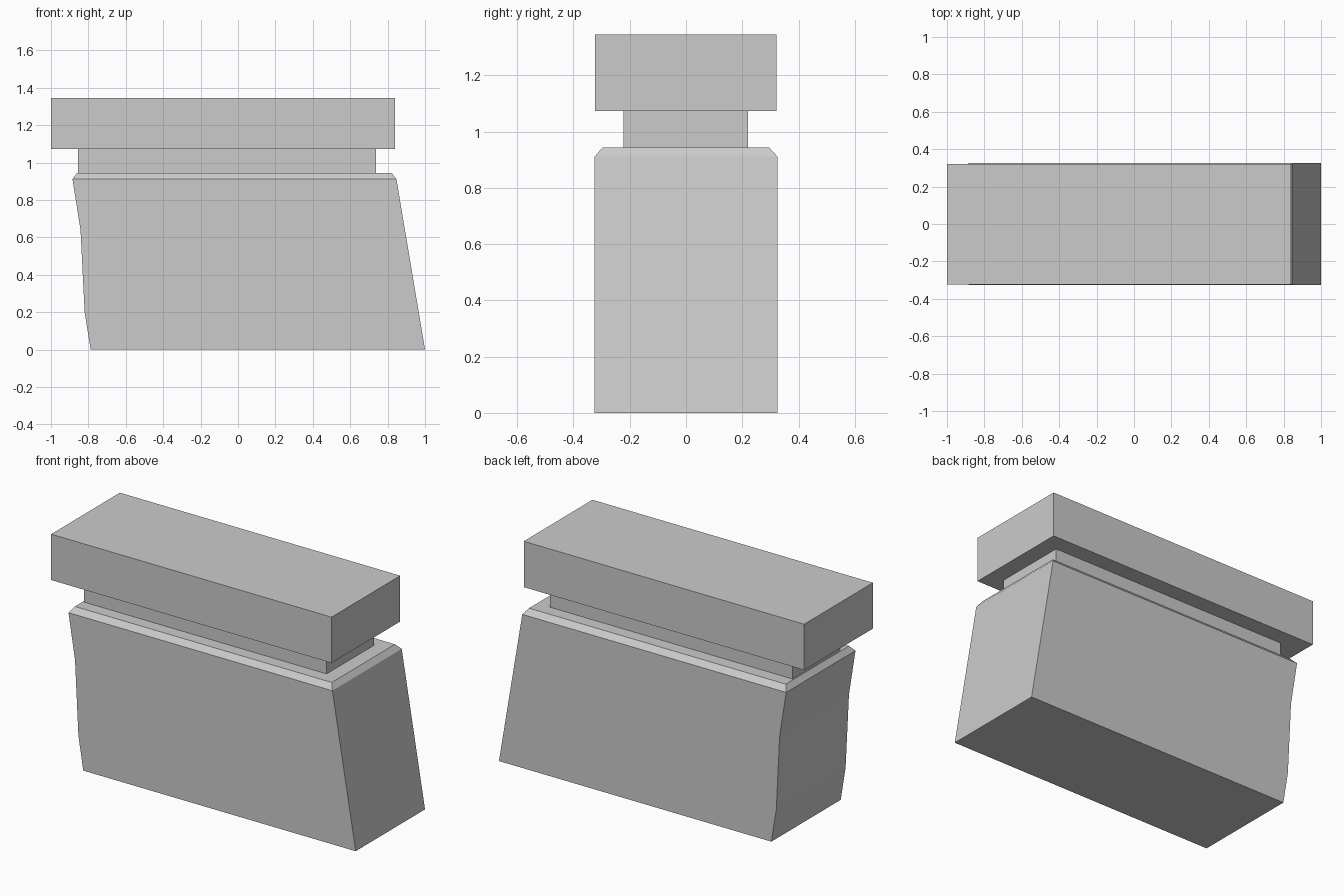
import bpy, bmesh

if "Cube" in bpy.data.objects:
    bpy.data.objects.remove(bpy.data.objects["Cube"])


def loft(name, rings):
    """Closed solid through rectangular rings (z, x_left, x_right, y_front, y_back)."""
    bm = bmesh.new()
    loops = [[bm.verts.new(p) for p in ((a, f, z), (b, f, z), (b, k, z), (a, k, z))]
             for z, a, b, f, k in rings]
    bm.faces.new(loops[0][::-1])
    bm.faces.new(loops[-1])
    for lo, hi in zip(loops, loops[1:]):
        for i in range(4):
            j = (i + 1) % 4
            bm.faces.new((lo[i], lo[j], hi[j], hi[i]))
    bmesh.ops.recalc_face_normals(bm, faces=bm.faces)
    mesh = bpy.data.meshes.new(name)
    bm.to_mesh(mesh)
    bm.free()
    obj = bpy.data.objects.new(name, mesh)
    bpy.context.collection.objects.link(obj)
    return obj


# Leaning body: straight right side, gently bent left side, chamfered top rim
rim_z, rim_x, depth = 0.911, 0.847, 0.325
left_profile = [(0, -0.788), (0.2, -0.82), (0.64, -0.842), (rim_z, -0.885)]
rings = [(z, x, 1 + (rim_x - 1) * z / rim_z, -depth, depth) for z, x in left_profile]
rings.append((0.943, -0.862, 0.823, -0.297, 0.296))
loft("body", rings)

# Recessed neck between body and cap
neck = (-0.855, 0.738, -0.223, 0.221)
loft("neck", [(0.943, *neck), (1.073, *neck)])

# Overhanging cap slab
cap = (-1.0, 0.84, -0.323, 0.321)
loft("cap", [(1.073, *cap), (1.345, *cap)])
